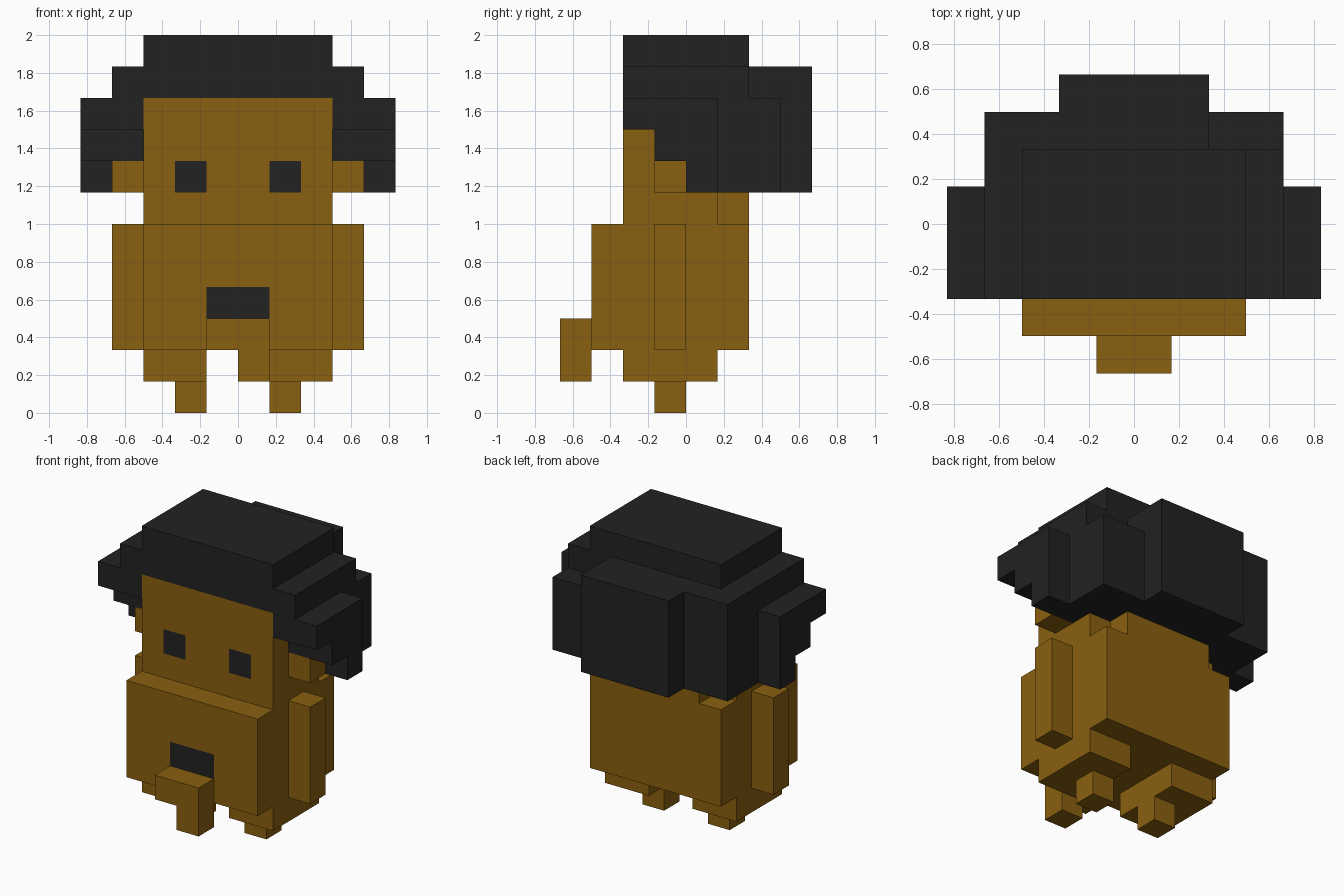
import bpy, bmesh, math
from itertools import product
from mathutils import Vector

if "Cube" in bpy.data.objects:
    bpy.data.objects.remove(bpy.data.objects["Cube"], do_unlink=True)

U = 1 / 6  # edge length of one block


def material(name, rgb):
    m = bpy.data.materials.new(name)
    m.use_nodes = True
    m.diffuse_color = (*rgb, 1)
    m.node_tree.nodes["Principled BSDF"].inputs["Base Color"].default_value = (*rgb, 1)
    return m


BROWN = material("golden brown", (0.254, 0.117, 0.005))
BLACK = material("soft black", (0.016, 0.016, 0.016))


def blocks(*boxes):
    """Cells filled by boxes given as (x0, x1, y0, y1, z0, z1) in blocks."""
    cells = set()
    for x0, x1, y0, y1, z0, z1 in boxes:
        cells |= set(product(range(x0, x1), range(y0, y1), range(z0, z1)))
    return cells


def mirrored(cells):
    return {(-x - 1, y, z) for x, y, z in cells}


# Limbs and ears on the left side
leg = blocks((1, 3, -2, 1, 1, 2), (1, 2, -1, 0, 0, 1))
arm = blocks((3, 4, -1, 0, 2, 6))
ear = blocks((3, 4, -1, 0, 7, 8))

# Stepped hair: side tufts, back mass and crown
hair = blocks(
    (-5, 5, -2, -1, 9, 10), (-5, 5, -1, 0, 8, 10), (-5, 5, 0, 1, 7, 10),
    (-4, 4, 1, 3, 7, 10), (-2, 2, 3, 4, 7, 11),
    (-4, 4, -2, 2, 10, 11), (-4, 2, 2, 3, 10, 11),
    (-3, 3, -2, 2, 11, 12))

parts = {
    "body": (blocks((-3, 3, -3, 2, 2, 6)), BROWN),
    "head": (blocks((-3, 3, -2, 1, 6, 10), (-2, 2, 1, 2, 6, 7)), BROWN),
    "trunk": (blocks((-1, 1, -4, -3, 2, 3), (0, 1, -4, -3, 1, 2)), BROWN),
    "left_leg": (leg, BROWN), "right_leg": (mirrored(leg), BROWN),
    "left_arm": (arm, BROWN), "right_arm": (mirrored(arm), BROWN),
    "left_ear": (ear, BROWN), "right_ear": (mirrored(ear), BROWN),
    "hair": (hair, BLACK),
}

# Front faces painted black: both eyes and the mouth
painted = blocks((1, 2, -2, -1, 7, 8), (-2, -1, -2, -1, 7, 8),
                 (-1, 1, -3, -2, 3, 4))

# Hair wraps around the head and ears
for name, (cells, mat) in parts.items():
    if name != "hair":
        hair -= cells
filled = set().union(*(cells for cells, mat in parts.values()))

DIRECTIONS = [Vector(d) for d in
              ((1, 0, 0), (-1, 0, 0), (0, 1, 0), (0, -1, 0), (0, 0, 1), (0, 0, -1))]


def build(name, cells, mat):
    """Outer skin of the cells, with flat areas merged into large faces."""
    bm = bmesh.new()
    for c in sorted(cells):
        for d in DIRECTIONS:
            if tuple(int(a + b) for a, b in zip(c, d)) in filled:
                continue
            mid = Vector(c) + Vector((0.5, 0.5, 0.5)) + d / 2
            s = Vector((d.y, d.z, d.x)) / 2
            t = d.cross(s)
            face = bm.faces.new([bm.verts.new((mid + o) * U)
                                 for o in (-s - t, s - t, s + t, t - s)])
            face.material_index = int(c in painted and d.y < 0)
    bmesh.ops.remove_doubles(bm, verts=bm.verts[:], dist=1e-4)
    bmesh.ops.dissolve_limit(bm, angle_limit=math.radians(1), verts=bm.verts[:],
                             edges=bm.edges[:], delimit={'MATERIAL'})
    mesh = bpy.data.meshes.new(name)
    bm.to_mesh(mesh)
    bm.free()
    mesh.materials.append(mat)
    if cells & painted:
        mesh.materials.append(BLACK)
    bpy.context.collection.objects.link(bpy.data.objects.new(name, mesh))


for name, (cells, mat) in parts.items():
    build(name, cells, mat)
